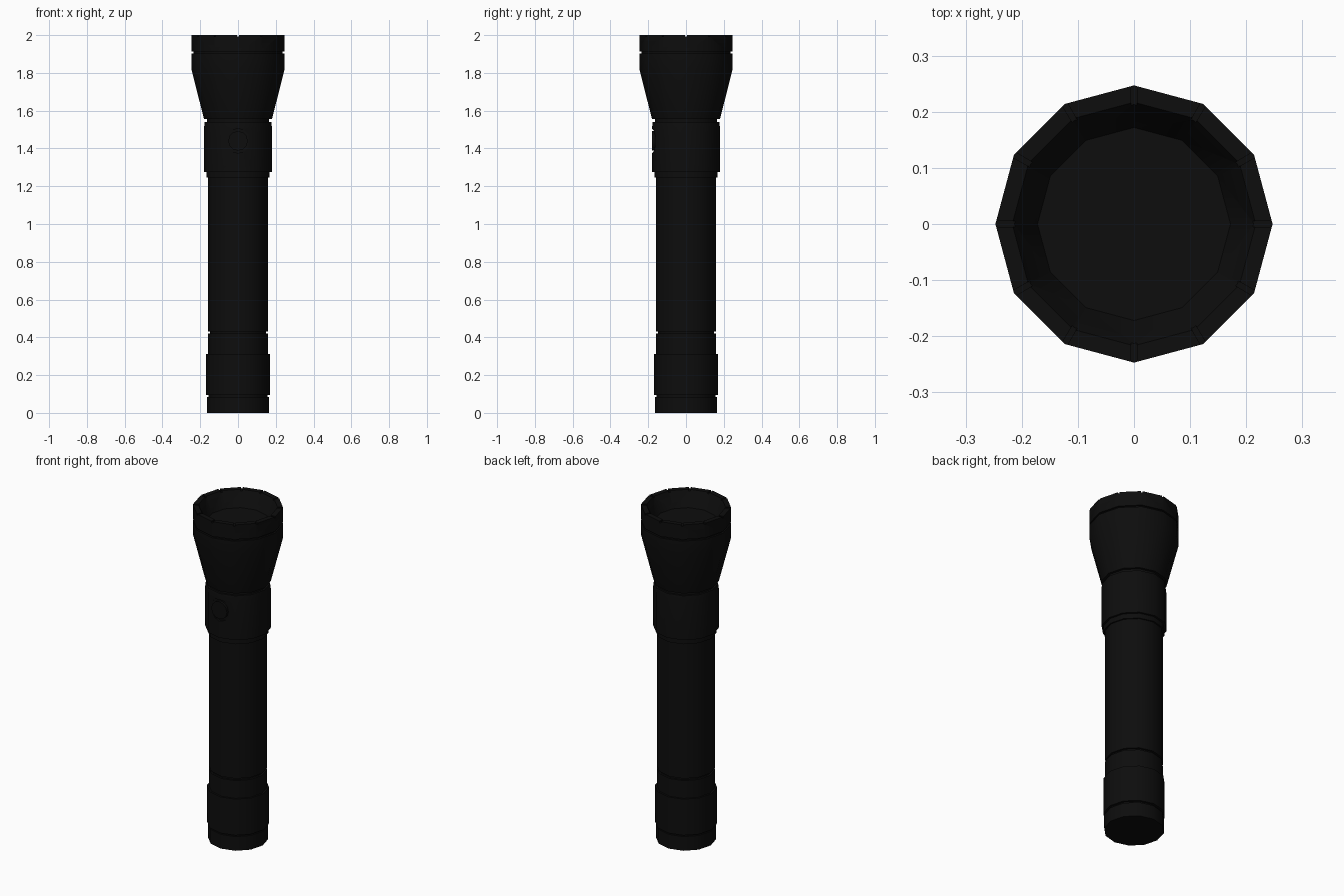
import bpy
import bmesh
from math import pi, radians
from mathutils import Matrix, Vector

if "Cube" in bpy.data.objects:
    bpy.data.objects.remove(bpy.data.objects["Cube"], do_unlink=True)

SIDES = 12


def material(name, value):
    mat = bpy.data.materials.new(name)
    mat.use_nodes = True
    color = (value, value, value, 1)
    mat.diffuse_color = color
    mat.node_tree.nodes["Principled BSDF"].inputs["Base Color"].default_value = color
    return mat


black = material("matte_black", 0.004)


def finish(bm, name):
    bmesh.ops.recalc_face_normals(bm, faces=bm.faces)
    mesh = bpy.data.meshes.new(name)
    bm.to_mesh(mesh)
    bm.free()
    mesh.materials.append(black)
    obj = bpy.data.objects.new(name, mesh)
    bpy.context.collection.objects.link(obj)
    return obj


def lathe(name, profile):
    """Closed solid turned around z from (radius, height) points."""
    bm = bmesh.new()
    rings = []
    for r, z in profile:
        rings.append([bm.verts.new(Matrix.Rotation(2 * pi * i / SIDES, 3, "Z") @ Vector((r, 0, z)))
                      for i in range(SIDES)])
    for a, b in zip(rings, rings[1:]):
        for i in range(SIDES):
            j = (i + 1) % SIDES
            bm.faces.new((a[i], a[j], b[j], b[i]))
    bm.faces.new(rings[0])
    bm.faces.new(rings[-1])
    return finish(bm, name)


def front_disc(name, radius, y_out, y_in, z):
    """Short cylinder pointing at the front."""
    bm = bmesh.new()
    place = Matrix.Translation((0, (y_out + y_in) / 2, z)) @ Matrix.Rotation(pi / 2, 4, "X")
    bmesh.ops.create_cone(bm, cap_ends=True, segments=SIDES, radius1=radius,
                          radius2=radius, depth=abs(y_out - y_in), matrix=place)
    return finish(bm, name)


def cut(target, cutter):
    mod = target.modifiers.new("cut", "BOOLEAN")
    mod.operation = "DIFFERENCE"
    mod.solver = "EXACT"
    mod.object = cutter
    cutter.hide_render = True
    cutter.hide_set(True)


# Tail cap with its groove and wider grip
tail_cap = lathe("tail_cap", [
    (0.165, 0), (0.165, 0.085), (0.156, 0.085), (0.156, 0.095),
    (0.17, 0.095), (0.17, 0.313), (0.16, 0.313), (0.16, 0.42),
    (0.148, 0.42), (0.148, 0.432)])

# Long barrel
barrel = lathe("barrel", [(0.16, 0.432), (0.16, 1.245)])

# Switch collar and neck groove
collar = lathe("switch_collar", [
    (0.168, 1.245), (0.168, 1.275), (0.18, 1.275), (0.18, 1.51),
    (0.176, 1.54), (0.165, 1.54), (0.165, 1.556)])

# Flared head, bezel ring and reflector bowl
head = lathe("head", [
    (0.18, 1.556), (0.247, 1.82), (0.247, 1.902), (0.236, 1.902),
    (0.236, 1.912), (0.247, 1.912), (0.247, 2.0), (0.217, 2.0),
    (0.172, 1.91)])

# Small notches at the bezel corners
bm = bmesh.new()
for i in range(SIDES):
    place = (Matrix.Rotation(2 * pi * i / SIDES, 4, "Z")
             @ Matrix.Translation((0.235, 0, 2.0))
             @ Matrix.Diagonal((0.08, 0.01, 0.016, 1)))
    bmesh.ops.create_cube(bm, size=1, matrix=place)
cut(head, finish(bm, "bezel_notch_cutter"))

# Recessed push button on the front
cut(collar, front_disc("button_recess_cutter", 0.065, -0.25, -0.165, 1.44))
button = front_disc("button", 0.052, -0.18, -0.16, 1.44)

# Smooth round walls, sharp steps
for obj in (tail_cap, barrel, collar, head, button):
    bpy.ops.object.select_all(action="DESELECT")
    obj.select_set(True)
    bpy.context.view_layer.objects.active = obj
    bpy.ops.object.shade_smooth_by_angle(angle=radians(32))
